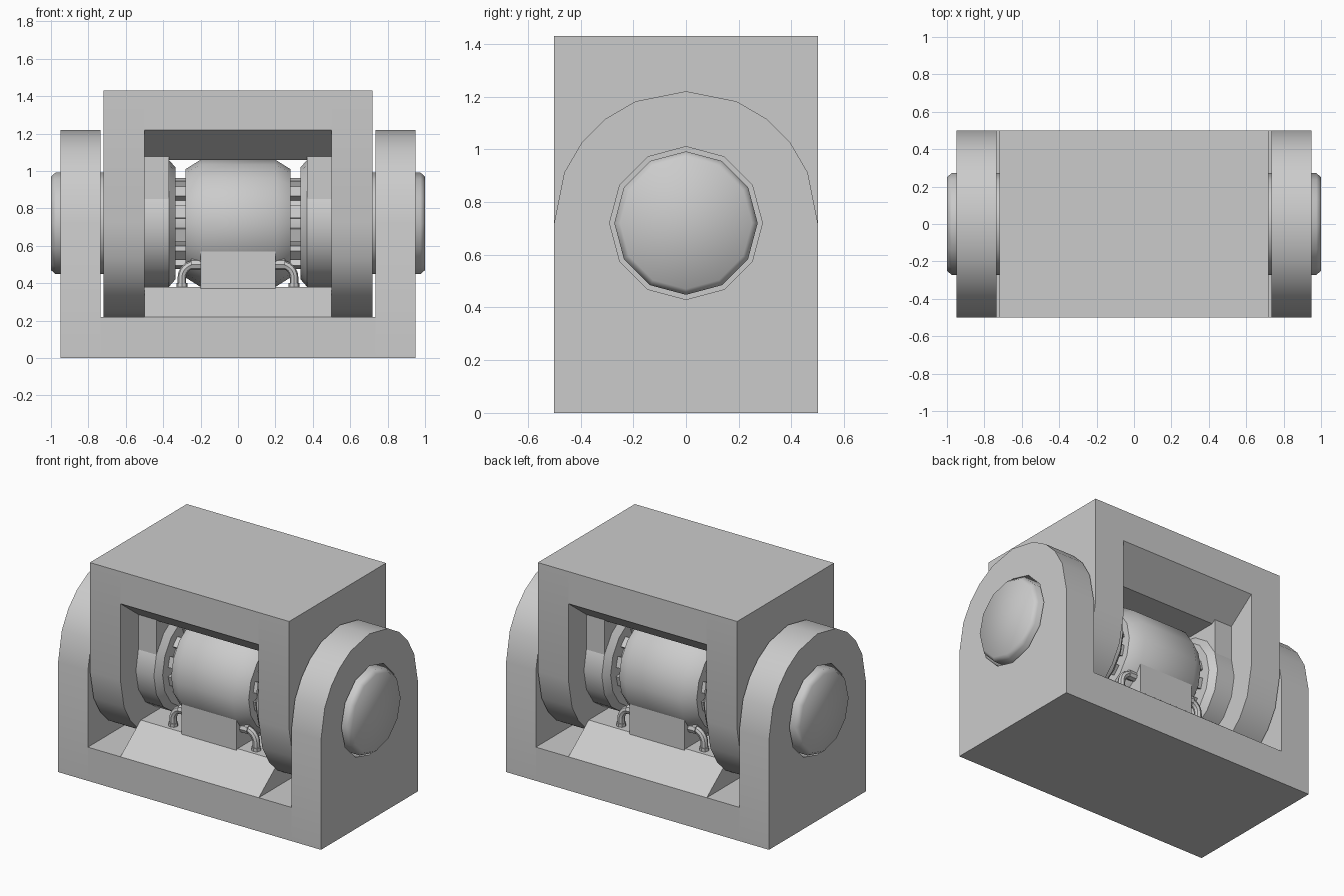
import bpy, bmesh, math
from mathutils import Vector

if "Cube" in bpy.data.objects:
    bpy.data.objects.remove(bpy.data.objects["Cube"])

CZ = 0.72  # height of the pivot axis

grey = bpy.data.materials.new("plain grey")
grey.diffuse_color = (0.6, 0.6, 0.6, 1)
grey.use_nodes = True
grey.node_tree.nodes["Principled BSDF"].inputs["Base Color"].default_value = grey.diffuse_color


def finish(name, bm, angle=35):
    bmesh.ops.recalc_face_normals(bm, faces=bm.faces)
    me = bpy.data.meshes.new(name)
    bm.to_mesh(me)
    bm.free()
    ob = bpy.data.objects.new(name, me)
    bpy.context.collection.objects.link(ob)
    me.materials.append(grey)
    bpy.ops.object.select_all(action='DESELECT')
    ob.select_set(True)
    bpy.context.view_layer.objects.active = ob
    bpy.ops.object.shade_smooth_by_angle(angle=math.radians(angle))
    return ob


def skin(name, rings, angle=35):
    """Closed solid through a list of equal-length rings of points."""
    bm = bmesh.new()
    vs = [[bm.verts.new(p) for p in r] for r in rings]
    n = len(vs[0])
    for a, b in zip(vs, vs[1:]):
        for i in range(n):
            bm.faces.new((a[i], a[(i + 1) % n], b[(i + 1) % n], b[i]))
    bm.faces.new(vs[0])
    bm.faces.new(vs[-1])
    return finish(name, bm, angle)


def prism(name, yz, x0, x1):
    return skin(name, [[(x, y, z) for y, z in yz] for x in (x0, x1)])


def lathe(name, xr, n, angle=35):
    """Body of revolution around the pivot axis; a vertex points straight up."""
    return skin(name, [[(x, r * math.sin(2 * math.pi * i / n), CZ + r * math.cos(2 * math.pi * i / n))
                        for i in range(n)] for x, r in xr], angle)


def rect(y, z0, z1):
    return [(-y, z0), (y, z0), (y, z1), (-y, z1)]


def tube(name, path, r, n=8):
    rings = []
    for i, p in enumerate(path):
        t = (Vector(path[min(i + 1, len(path) - 1)]) - Vector(path[max(i - 1, 0)])).normalized()
        u = Vector((0, 1, 0))
        w = t.cross(u)
        rings.append([Vector(p) + r * (u * math.cos(2 * math.pi * k / n) + w * math.sin(2 * math.pi * k / n))
                      for k in range(n)])
    return skin(name, rings)


# Half-round arm outline, upright or hanging
ARC = [math.radians(a) for a in (0, 22.5, 38, 52, 67.5, 90, 112.5, 128, 142, 157.5, 180)]


def arm(flat_z, sign):
    return [(-0.5, flat_z), (0.5, flat_z)] + [(0.5 * math.cos(a), CZ + sign * 0.5 * math.sin(a)) for a in ARC]


# Base slab and top slab
prism("base_slab", rect(0.5, 0, 0.22), -0.735, 0.735)
prism("top_slab", rect(0.5, 1.22, 1.43), -0.5, 0.5)

# Sloped blocks on the base and under the top
prism("base_wedge", [(-0.5, 0.22), (0.5, 0.22), (0.29, 0.38), (-0.29, 0.38)], -0.5, 0.5)
prism("top_wedge", [(-0.5, 1.22), (0.5, 1.22), (0.29, 1.06), (-0.29, 1.06)], -0.5, 0.5)

# Central drum and its pedestal
lathe("drum", [(-0.28, 0.29), (-0.2, 0.34), (0.2, 0.34), (0.28, 0.29)], 16)
prism("drum_pedestal", rect(0.3, 0.36, 0.66), -0.2, 0.2)
lathe("axle", [(-0.4, 0.205), (0.4, 0.205)], 24)

for s, side in ((-1, "left"), (1, "right")):
    # Outer arm with a round bore, made by a boolean cutter
    outer = prism(side + "_outer_arm", arm(0, 1), s * 0.735, s * 0.95)
    cutter = lathe(side + "_bore_cutter", [(s * 0.6, 0.29), (s * 1.1, 0.29)], 12)
    cutter.hide_render = True
    bpy.context.view_layer.objects.active = outer
    m = outer.modifiers.new("bore", 'BOOLEAN')
    m.operation, m.object, m.solver = 'DIFFERENCE', cutter, 'EXACT'
    bpy.ops.object.modifier_apply(modifier=m.name)
    bpy.data.objects.remove(cutter)

    # Hanging inner arm and end pin
    prism(side + "_inner_arm", arm(1.43, -1), s * 0.5, s * 0.72)
    lathe(side + "_pin", [(s * 0.7, 0.272), (s * 0.975, 0.272), (s * 1.0, 0.25)], 12, 62)

    # Bearing housing with a neck up to the top
    lathe(side + "_bearing", [(s * 0.5, 0.34), (s * 0.37, 0.34), (s * 0.335, 0.30)], 16)
    prism(side + "_bearing_neck", rect(0.314, CZ, 1.22), s * 0.37, s * 0.5)

    # Ring of teeth between drum and bearing
    bm = bmesh.new()
    for i in range(12):
        a = 2 * math.pi * (i + 0.5) / 12
        ring = []
        for x in (s * 0.26, s * 0.35):
            ring.append([bm.verts.new((x, r * math.sin(a + d), CZ + r * math.cos(a + d)))
                         for r, d in ((0.19, -0.14), (0.245, -0.14), (0.245, 0.14), (0.19, 0.14))])
        p, q = ring
        for k in range(4):
            bm.faces.new((p[k], p[(k + 1) % 4], q[(k + 1) % 4], q[k]))
        bm.faces.new(p)
        bm.faces.new(q)
    finish(side + "_teeth", bm)

    # Bent hoses from the pedestal down to the base wedge
    for y, end in ((-0.24, "front"), (0.24, "back")):
        bend = [(s * (0.23 + 0.07 * math.sin(a)), y, 0.43 + 0.07 * math.cos(a))
                for a in (math.radians(15 * k) for k in range(7))]
        name = side + "_" + end
        tube(name + "_hose", [(s * 0.19, y, 0.5)] + bend + [(s * 0.3, y, 0.37)], 0.023)
        tube(name + "_hose_fitting", [(s * 0.19, y, 0.5), (s * 0.25, y, 0.5)], 0.03)
        tube(name + "_hose_foot", [(s * 0.3, y, 0.37), (s * 0.3, y, 0.4)], 0.03)
